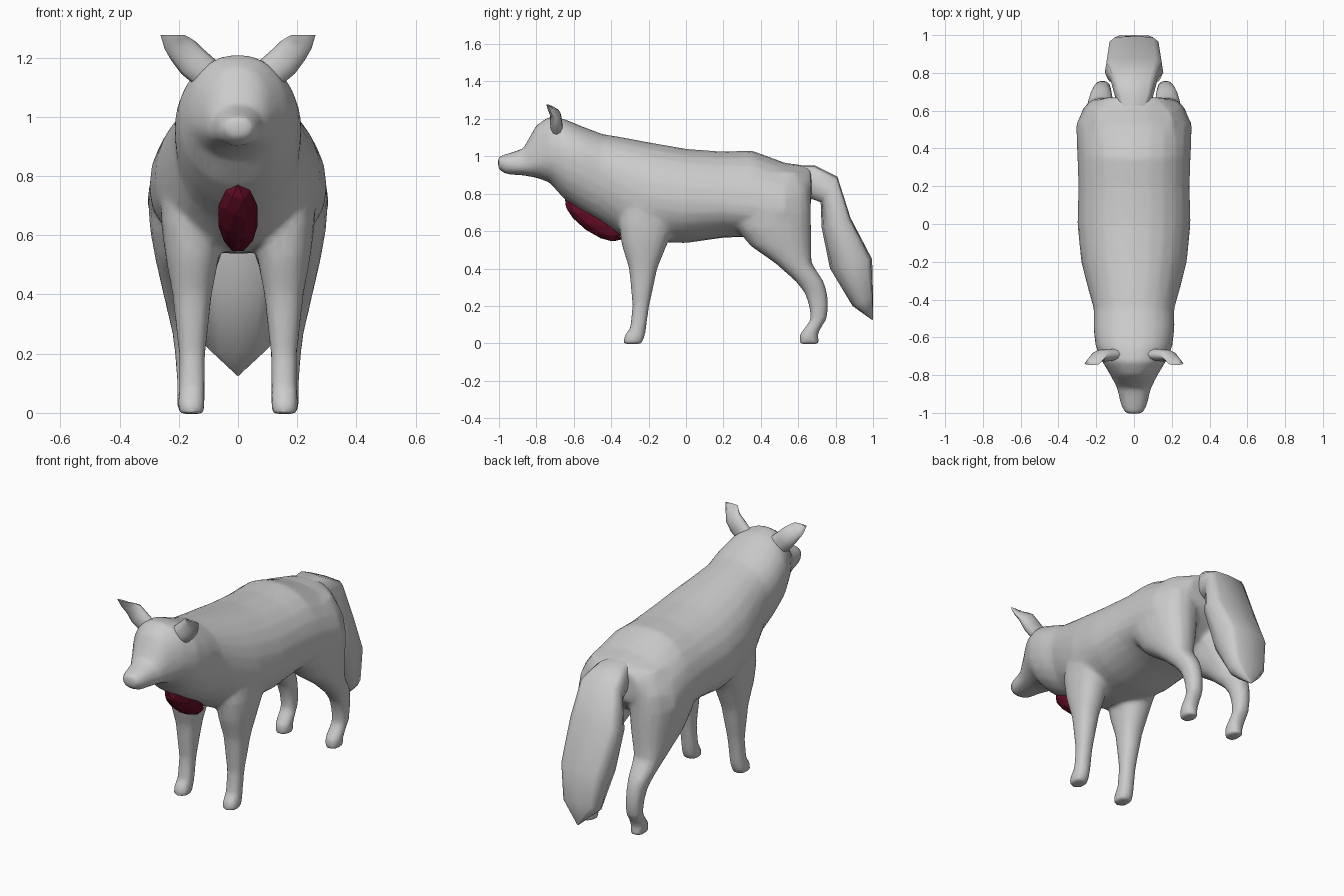
import bpy, bmesh, math
from mathutils import Vector, Matrix

if "Cube" in bpy.data.objects:
    bpy.data.objects.remove(bpy.data.objects["Cube"])


def material(name, colour):
    m = bpy.data.materials.new(name)
    m.diffuse_color = (*colour, 1)
    m.use_nodes = True
    m.node_tree.nodes["Principled BSDF"].inputs["Base Color"].default_value = m.diffuse_color
    return m


GREY = material("fur grey", (0.6, 0.6, 0.6))
RED = material("dark red", (0.125, 0.004, 0.018))


def ring(centre, u, up, down, n=16, power=2.0, low_power=None):
    """Rounded cross-section with separate upper and lower reach and roundness."""
    pts = []
    for i in range(n):
        a = 2 * math.pi * i / n
        c, s = math.cos(a), math.sin(a)
        p = (low_power or power) if s < -1e-6 else power
        c = math.copysign(abs(c) ** (2 / p), c)
        s = math.copysign(abs(s) ** (2 / p), s)
        pts.append(Vector(centre) + Vector(u) * c + (Vector(up) * s if s > 0 else Vector(down) * -s))
    return pts


def loft(bm, rings, side=1):
    """Skin a list of rings and cap both ends."""
    rows = [[bm.verts.new((p.x * side, p.y, p.z)) for p in r] for r in rings]
    n = len(rows[0])
    faces = [bm.faces.new((a[i], a[(i + 1) % n], b[(i + 1) % n], b[i]))
             for a, b in zip(rows, rows[1:]) for i in range(n)]
    faces += [bm.faces.new(rows[0]), bm.faces.new(rows[-1])]
    bmesh.ops.recalc_face_normals(bm, faces=faces)


def finish(bm, name, mat, angle=None):
    me = bpy.data.meshes.new(name)
    bm.to_mesh(me)
    bm.free()
    ob = bpy.data.objects.new(name, me)
    bpy.context.collection.objects.link(ob)
    me.materials.append(mat)
    if angle:
        bpy.ops.object.select_all(action='DESELECT')
        ob.select_set(True)
        bpy.context.view_layer.objects.active = ob
        bpy.ops.object.shade_smooth_by_angle(angle=math.radians(angle))
    return ob


# Head, neck and torso: y, bottom, top, half width, height of widest point
TRUNK = [(-1.005, .93, 1.0, .045, .97), (-.96, .903, 1.012, .07, .955), (-.87, .898, 1.042, .09, .95),
         (-.80, .885, 1.168, .125, .98), (-.73, .86, 1.213, .168, 1.01), (-.65, .77, 1.2, .203, 1.0),
         (-.55, .70, 1.158, .215, .97), (-.45, .645, 1.12, .213, .92), (-.33, .565, 1.1, .247, .84),
         (-.2, .54, 1.075, .28, .79), (0, .536, 1.04, .3, .76), (.2, .565, 1.025, .295, .75),
         (.35, .57, 1.032, .3, .73), (.53, .62, .965, .308, .70), (.61, .68, .955, .255, .74),
         (.67, .74, .94, .16, .82)]
# Legs: z, front y, back y, inner x, outer x
FRONT_LEG = [(-.004, -.337, -.237, .113, .203), (.04, -.332, -.218, .111, .204), (.08, -.30, -.213, .111, .2),
             (.2, -.286, -.196, .11, .2), (.4, -.305, -.153, .088, .222), (.53, -.345, -.1, .063, .246),
             (.64, -.36, -.05, .06, .26), (.76, -.34, -.04, .06, .262), (.92, -.28, -.1, .08, .2)]
HIND_LEG = [(-.004, .606, .712, .118, .202), (.05, .608, .707, .116, .207), (.09, .64, .727, .118, .207),
            (.13, .666, .754, .12, .209), (.2, .658, .76, .12, .214), (.27, .634, .755, .118, .222),
            (.33, .588, .737, .113, .237), (.43, .475, .672, .095, .26), (.52, .345, .67, .06, .28),
            (.62, .26, .67, .035, .298), (.7, .25, .67, .03, .303), (.8, .3, .665, .03, .282),
            (.92, .38, .62, .04, .21)]

bm = bmesh.new()
loft(bm, [ring((0, y, m), (w, 0, 0), (0, 0, t - m), (0, 0, b - m), 24, 2.15)
          for y, b, t, w, m in TRUNK])
for side in (1, -1):
    for leg in (FRONT_LEG, HIND_LEG):
        loft(bm, [ring(((c + d) / 2, (a + b) / 2, z), ((d - c) / 2, 0, 0),
                       (0, (b - a) / 2, 0), (0, (a - b) / 2, 0), 16, 2.3)
                  for z, a, b, c, d in leg], side)
body = finish(bm, "body_and_legs", GREY)

# Fuse the limbs into one skin with soft joins
fuse = body.modifiers.new("fuse", 'REMESH')
fuse.mode = 'VOXEL'
fuse.voxel_size = 0.012
fuse.use_smooth_shade = True
soften = body.modifiers.new("soften", 'SMOOTH')
soften.factor = 0.5
soften.iterations = 12
thin = body.modifiers.new("thin", 'DECIMATE')
thin.ratio = 0.15

# Tail, flat behind and round in front: inner (y, z), outer (y, z), half width
TAIL = [(.50, .84, .53, .95, .04), (.62, .79, .69, .95, .095), (.72, .755, .81, .89, .125),
        (.725, .62, .88, .67, .155), (.77, .40, .995, .45, .138), (.89, .20, 1.0, .25, .108),
        (.995, .125, 1.0, .13, .004)]
bm = bmesh.new()
rings = []
for y0, z0, y1, z1, w in TAIL:
    half = Vector((0, (y1 - y0) / 2, (z1 - z0) / 2))
    rings.append(ring((0, (y0 + y1) / 2, (z0 + z1) / 2), (w, 0, 0), half, -half, 12, 4.5, 2.2))
loft(bm, rings)
finish(bm, "tail", GREY, 65)

# Ears: centre, direction across the ear, half breadth, half thickness
EAR = [((.105, -.69, 1.145), (.72, 0, -.7), .055, .032), ((.152, -.695, 1.185), (.72, 0, -.7), .056, .034),
       ((.185, -.698, 1.223), (.78, 0, -.62), .052, .028), ((.207, -.72, 1.25), (.9, 0, -.42), .046, .018),
       ((.222, -.74, 1.277), (1, 0, 0), .04, .007)]
for side, name in ((1, "left_ear"), (-1, "right_ear")):
    bm = bmesh.new()
    loft(bm, [ring(c, Vector(d) * b, (0, t, 0), (0, -t, 0), 10) for c, d, b, t in EAR], side)
    finish(bm, name, GREY, 60)

# Faceted red patch under the chest
bm = bmesh.new()
bmesh.ops.create_icosphere(bm, subdivisions=2, radius=1)
bmesh.ops.transform(bm, verts=bm.verts, matrix=Matrix.Translation((0, -.497, .663))
                    @ Matrix.Rotation(math.radians(-36), 4, 'X')
                    @ Matrix.Diagonal((.069, .185, .068, 1)))
finish(bm, "chest_patch", RED)
